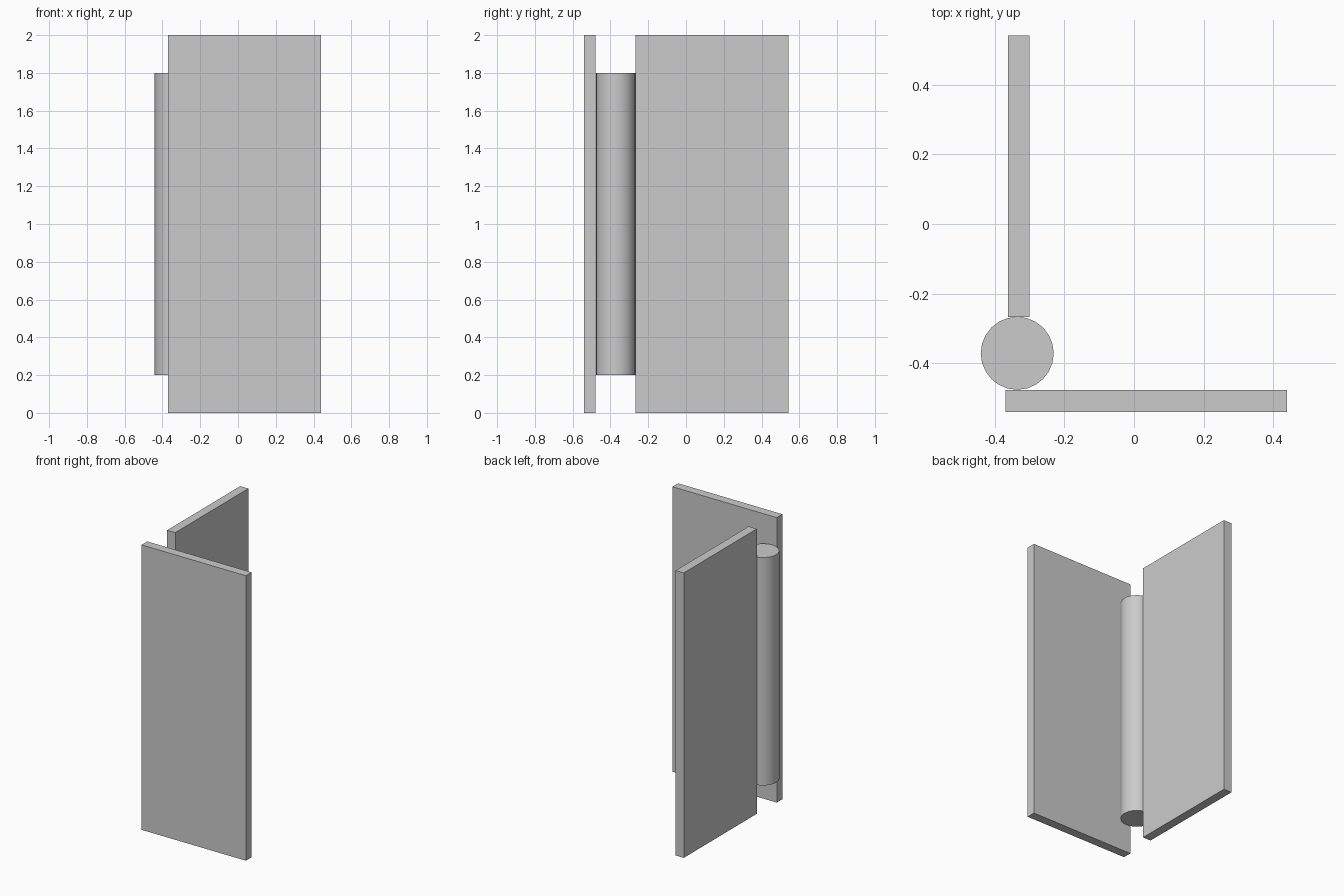
import bpy
import math

cube = bpy.data.objects.get("Cube")
if cube:
    bpy.data.objects.remove(cube, do_unlink=True)

# Single grey material
grey = bpy.data.materials.new("light_grey")
grey.use_nodes = True
colour = (0.6, 0.6, 0.6, 1)
grey.diffuse_color = colour
grey.node_tree.nodes["Principled BSDF"].inputs["Base Color"].default_value = colour

LEAF_LENGTH, LEAF_THICKNESS, HEIGHT = 0.81, 0.063, 2.0


def finish(name):
    obj = bpy.context.object
    obj.name = name
    obj.data.materials.append(grey)
    return obj


def leaf(name, x, y, size_x, size_y):
    """Upright flat plate with its lower corner at x, y."""
    bpy.ops.mesh.primitive_cube_add(
        size=1, location=(x + size_x / 2, y + size_y / 2, HEIGHT / 2))
    bpy.context.object.scale = (size_x, size_y, HEIGHT)
    bpy.ops.object.transform_apply(location=False, rotation=False, scale=True)
    return finish(name)


# Two leaves at a right angle
leaf("front_leaf", -0.37, -0.541, LEAF_LENGTH, LEAF_THICKNESS)
leaf("side_leaf", -0.363, -0.267, LEAF_THICKNESS, LEAF_LENGTH)

# Round hinge pin between them
bpy.ops.mesh.primitive_cylinder_add(
    vertices=24, radius=0.105, depth=1.6, location=(-0.336, -0.372, HEIGHT / 2))
finish("hinge_pin")
bpy.ops.object.shade_smooth_by_angle(angle=math.radians(30))
